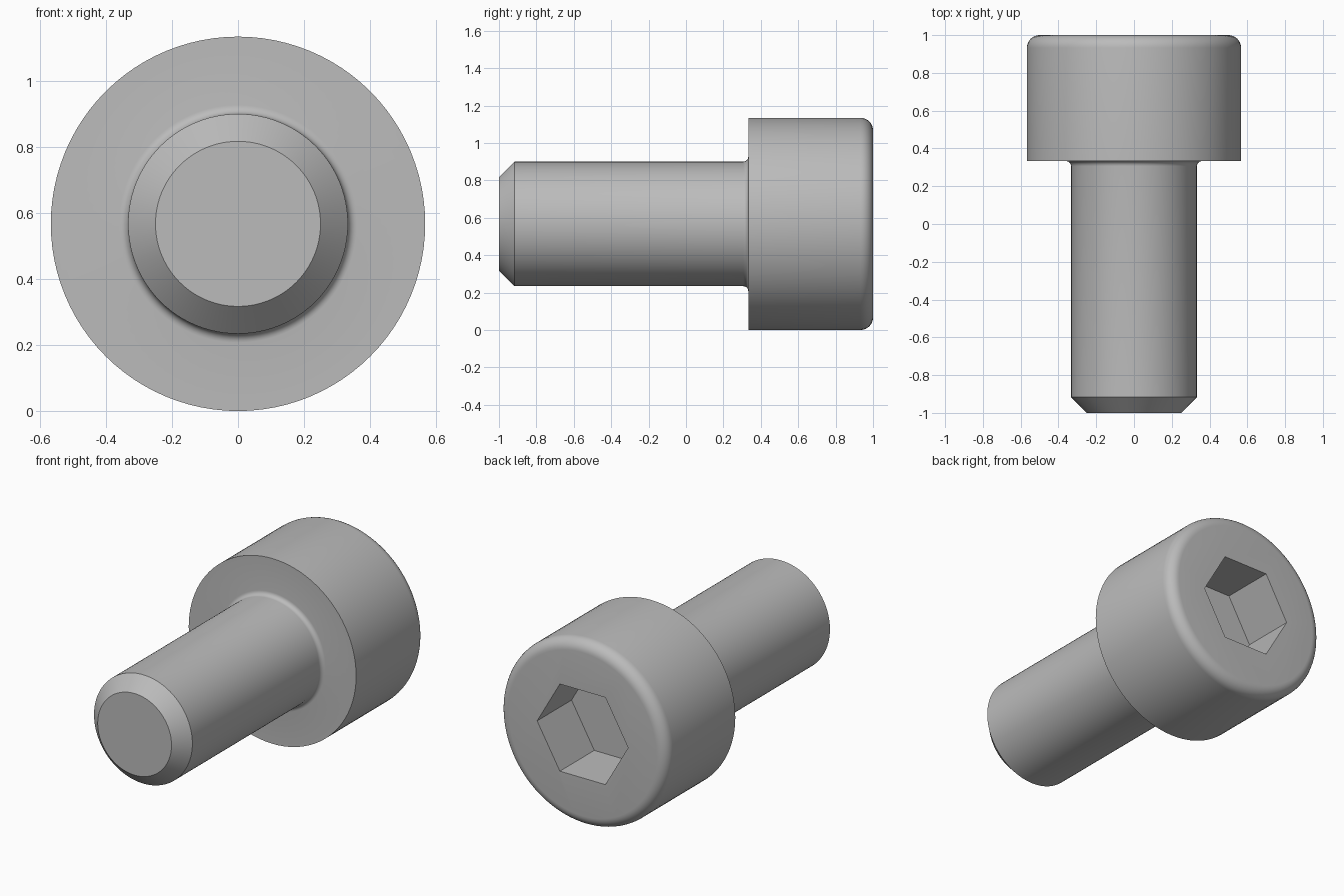
import bpy, bmesh
from math import sin, cos, pi, radians

if "Cube" in bpy.data.objects:
    bpy.data.objects.remove(bpy.data.objects["Cube"])

HEAD_R, SHAFT_R, TIP_R = 0.567, 0.333, 0.25
HEAD_Y = 0.333            # underside of the head
ROUND, FILLET = 0.067, 0.027
SOCKET_R, SOCKET_DEPTH = 0.308, 0.333
SIDES = 96

steel = bpy.data.materials.new("steel grey")
steel.use_nodes = True
colour = (0.5, 0.5, 0.5, 1)
steel.diffuse_color = colour
steel.node_tree.nodes["Principled BSDF"].inputs["Base Color"].default_value = colour


def arc(r, y, radius, start, end, steps):
    """Profile points (radius, y) along an arc, angles in degrees."""
    angles = [radians(start + (end - start) * i / steps) for i in range(steps + 1)]
    return [(r + radius * cos(a), y + radius * sin(a)) for a in angles]


def lathe(name, profile, sides):
    """Closed solid turned about the y axis, with flat end caps."""
    bm = bmesh.new()
    rings = []
    for r, y in profile:
        turn = [2 * pi * i / sides for i in range(sides)]
        rings.append([bm.verts.new((r * cos(a), y, HEAD_R + r * sin(a))) for a in turn])
    for low, high in zip(rings, rings[1:]):
        for i in range(sides):
            j = (i + 1) % sides
            bm.faces.new((low[i], low[j], high[j], high[i]))
    bm.faces.new(rings[0])
    bm.faces.new(rings[-1])
    bmesh.ops.recalc_face_normals(bm, faces=bm.faces)
    mesh = bpy.data.meshes.new(name)
    bm.to_mesh(mesh)
    bm.free()
    mesh.materials.append(steel)
    obj = bpy.data.objects.new(name, mesh)
    bpy.context.collection.objects.link(obj)
    return obj


# Screw body: chamfered tip, shaft, neck fillet, head with rounded rim
profile = [(TIP_R, -1), (SHAFT_R, -0.917)]
profile += arc(SHAFT_R + FILLET, HEAD_Y - FILLET, FILLET, 180, 90, 6)
profile += [(HEAD_R, HEAD_Y)]
profile += arc(HEAD_R - ROUND, 1 - ROUND, ROUND, 0, 90, 8)
screw = lathe("socket_screw", profile, SIDES)

# Hexagonal socket cut into the head
cutter = lathe("socket_cutter", [(SOCKET_R, 1 - SOCKET_DEPTH), (SOCKET_R, 1.2)], 6)
cutter.hide_render = True
cut = screw.modifiers.new("socket", 'BOOLEAN')
cut.operation = 'DIFFERENCE'
cut.solver = 'EXACT'
cut.object = cutter

bpy.ops.object.select_all(action='DESELECT')
screw.select_set(True)
bpy.context.view_layer.objects.active = screw
bpy.ops.object.modifier_apply(modifier=cut.name)
bpy.data.objects.remove(cutter)
bpy.ops.object.shade_smooth_by_angle(angle=radians(30))
